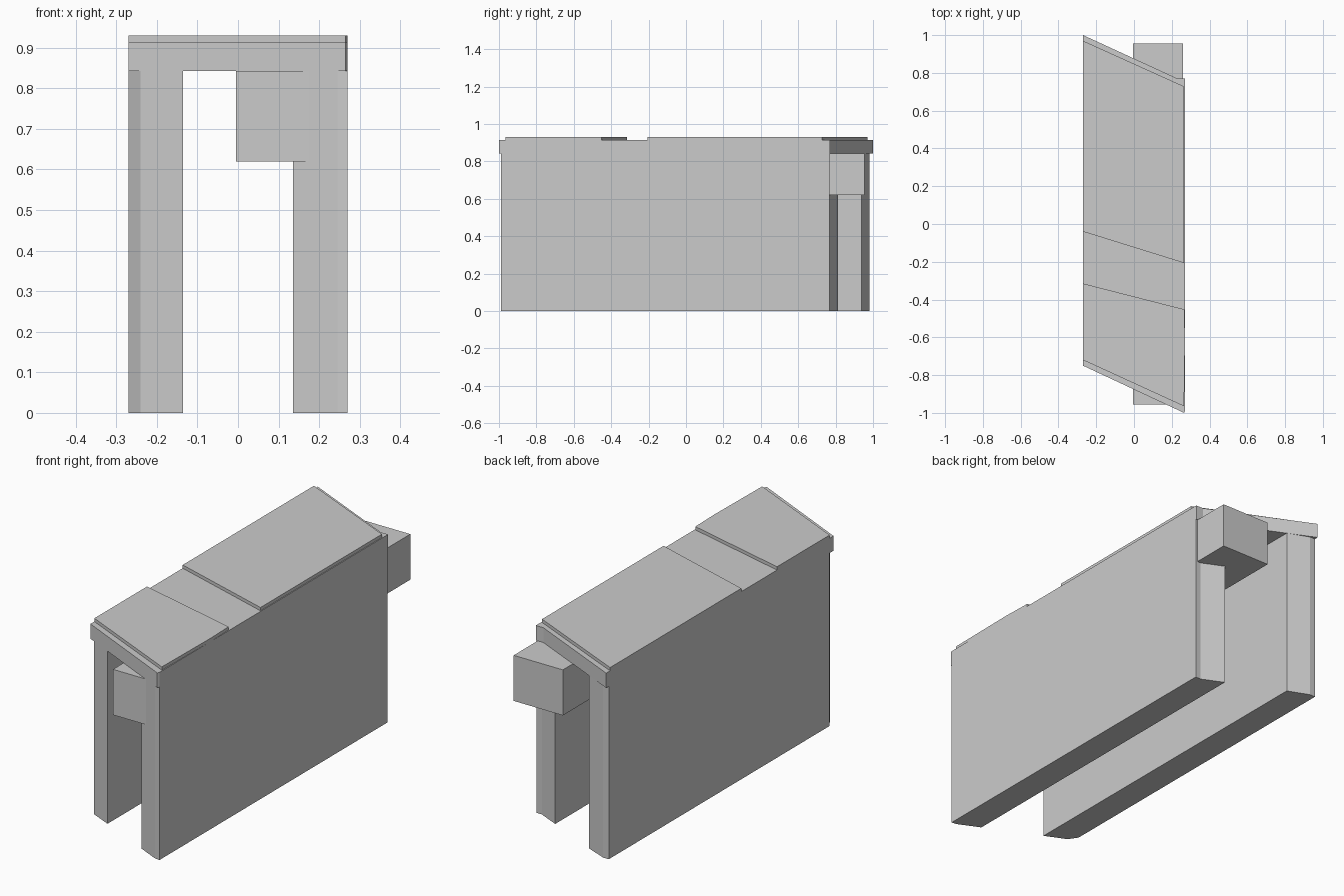
import bpy
import bmesh

if "Cube" in bpy.data.objects:
    bpy.data.objects.remove(bpy.data.objects["Cube"])


def prism(name, outline, z0, z1):
    """Extrude a plan-view outline (x, y) from z0 to z1."""
    bm = bmesh.new()
    face = bm.faces.new([bm.verts.new((x, y, z0)) for x, y in outline])
    extruded = bmesh.ops.extrude_face_region(bm, geom=[face])["geom"]
    for v in extruded:
        if isinstance(v, bmesh.types.BMVert):
            v.co.z = z1
    bmesh.ops.recalc_face_normals(bm, faces=bm.faces[:])
    mesh = bpy.data.meshes.new(name)
    bm.to_mesh(mesh)
    bm.free()
    obj = bpy.data.objects.new(name, mesh)
    bpy.context.collection.objects.link(obj)
    return obj


WALL_TOP, SLAB_TOP, PANEL_TOP = 0.842, 0.914, 0.93

# Side walls with skewed, slightly faceted ends
prism("right_wall", [(0.135, -0.937), (0.245, -0.988), (0.27, -0.99),
                     (0.27, 0.766), (0.24, 0.766), (0.135, 0.814)], 0, WALL_TOP)
prism("left_wall", [(-0.27, -0.72), (-0.24, -0.764), (-0.135, -0.812),
                    (-0.135, 0.938), (-0.24, 0.98), (-0.27, 0.98)], 0, WALL_TOP)

# Skewed roof slab joining the walls
prism("roof_slab", [(-0.27, -0.75), (0.265, -1.0), (0.27, -0.99),
                    (0.27, 0.77), (0.23, 0.77), (-0.27, 1.0)], WALL_TOP, SLAB_TOP)

# Thin raised panels, leaving a skewed groove across the roof
prism("front_roof_panel", [(-0.27, -0.72), (0.265, -0.965), (0.27, -0.6),
                           (0.266, -0.452), (-0.27, -0.315)], SLAB_TOP, PANEL_TOP)
prism("rear_roof_panel", [(-0.27, -0.04), (0.266, -0.207),
                          (0.266, 0.728), (-0.27, 0.97)], SLAB_TOP, PANEL_TOP)

# Straight beam under the roof, protruding past both ends
prism("beam", [(-0.005, -0.955), (0.26, -0.955), (0.26, 0.955), (-0.005, 0.955)],
      0.62, WALL_TOP)
